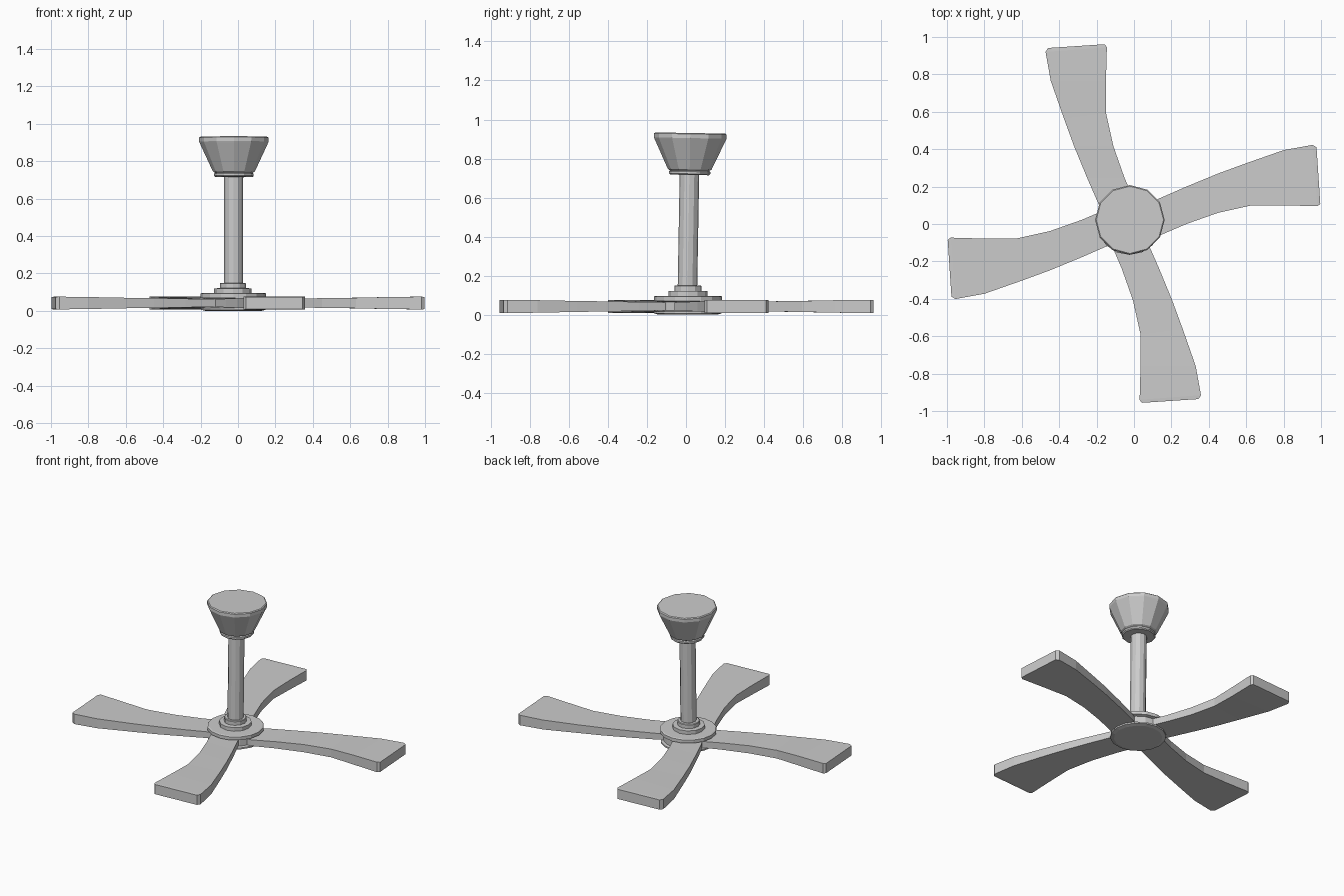
import bpy, bmesh
from math import sin, cos, pi, radians
from mathutils import Matrix, Vector

if "Cube" in bpy.data.objects:
    bpy.data.objects.remove(bpy.data.objects["Cube"])


def finish(name, bm):
    bmesh.ops.recalc_face_normals(bm, faces=bm.faces)
    mesh = bpy.data.meshes.new(name)
    bm.to_mesh(mesh)
    bm.free()
    obj = bpy.data.objects.new(name, mesh)
    bpy.context.collection.objects.link(obj)
    return obj


def lathe(name, profile, sides, centre, tilt=0.0):
    """Closed solid turned from (radius, z) points, flat caps."""
    bm = bmesh.new()
    rings = []
    for r, z in profile:
        rings.append([bm.verts.new((r * cos(2 * pi * i / sides),
                                    r * sin(2 * pi * i / sides), z))
                      for i in range(sides)])
    for a, b in zip(rings, rings[1:]):
        for i in range(sides):
            j = (i + 1) % sides
            bm.faces.new((a[i], a[j], b[j], b[i]))
    bm.faces.new(rings[0])
    bm.faces.new(rings[-1])
    # slight lean of the hanging parts
    bm.transform(Matrix.Translation(Vector((*centre, 0))) @ Matrix.Rotation(tilt, 4, 'X'))
    return finish(name, bm)


# Blade stations: lower edge (x, y), upper edge (x, y), half thickness
STATIONS = [
    (0.03, -0.06, 0.00, 0.06, 0.020),
    (0.14, -0.06, 0.12, 0.13, 0.021),
    (0.28, 0.00, 0.28, 0.20, 0.023),
    (0.45, 0.06, 0.45, 0.27, 0.026),
    (0.63, 0.10, 0.60, 0.325, 0.028),
    (0.80, 0.10, 0.80, 0.395, 0.032),
    (0.980, 0.095, 0.955, 0.423, 0.034),
    (0.996, 0.107, 0.976, 0.410, 0.033),
]


def blade(name, angle, shift):
    bm = bmesh.new()
    mid = 0.042
    loops = []
    for ax, ay, bx, by, h in STATIONS:
        loops.append([bm.verts.new(p) for p in (
            (ax, ay, mid - h), (bx, by, mid - h), (bx, by, mid + h), (ax, ay, mid + h))])
    for a, b in zip(loops, loops[1:]):
        for i in range(4):
            j = (i + 1) % 4
            bm.faces.new((a[i], a[j], b[j], b[i]))
    bm.faces.new(loops[0])
    bm.faces.new(loops[-1])
    bm.transform(Matrix.Translation(Vector((*shift, 0))) @ Matrix.Rotation(radians(angle), 4, 'Z'))
    return finish(name, bm)


# Four curved blades
for name, angle, shift in (("blade_right", 0, (0, 0)),
                           ("blade_back", 90, (-0.05, -0.035)),
                           ("blade_left", 180, (0, 0.022)),
                           ("blade_front", 270, (-0.065, 0.04))):
    blade(name, angle, shift)

# Hub the blades plug into
lathe("hub", [(0.15, 0.0), (0.173, 0.006), (0.173, 0.016), (0.155, 0.02), (0.155, 0.065),
              (0.175, 0.07), (0.175, 0.092), (0.168, 0.096)], 16, (-0.025, 0.01))

# Stepped collar at the foot of the rod
lathe("collar", [(0.10, 0.09), (0.10, 0.12), (0.07, 0.122), (0.07, 0.146), (0.066, 0.15)],
      12, (-0.027, 0.01))

# Rod and ceiling canopy, leaning together
lean = radians(-1.0)
lathe("down_rod", [(0.05, 0.12), (0.05, 0.74)], 12, (-0.024, 0.005), lean)
lathe("canopy", [(0.100, 0.716), (0.106, 0.722), (0.106, 0.733), (0.100, 0.738),
                 (0.112, 0.745), (0.183, 0.898), (0.186, 0.905), (0.186, 0.926),
                 (0.180, 0.931)], 12, (-0.022, 0.006), lean)
